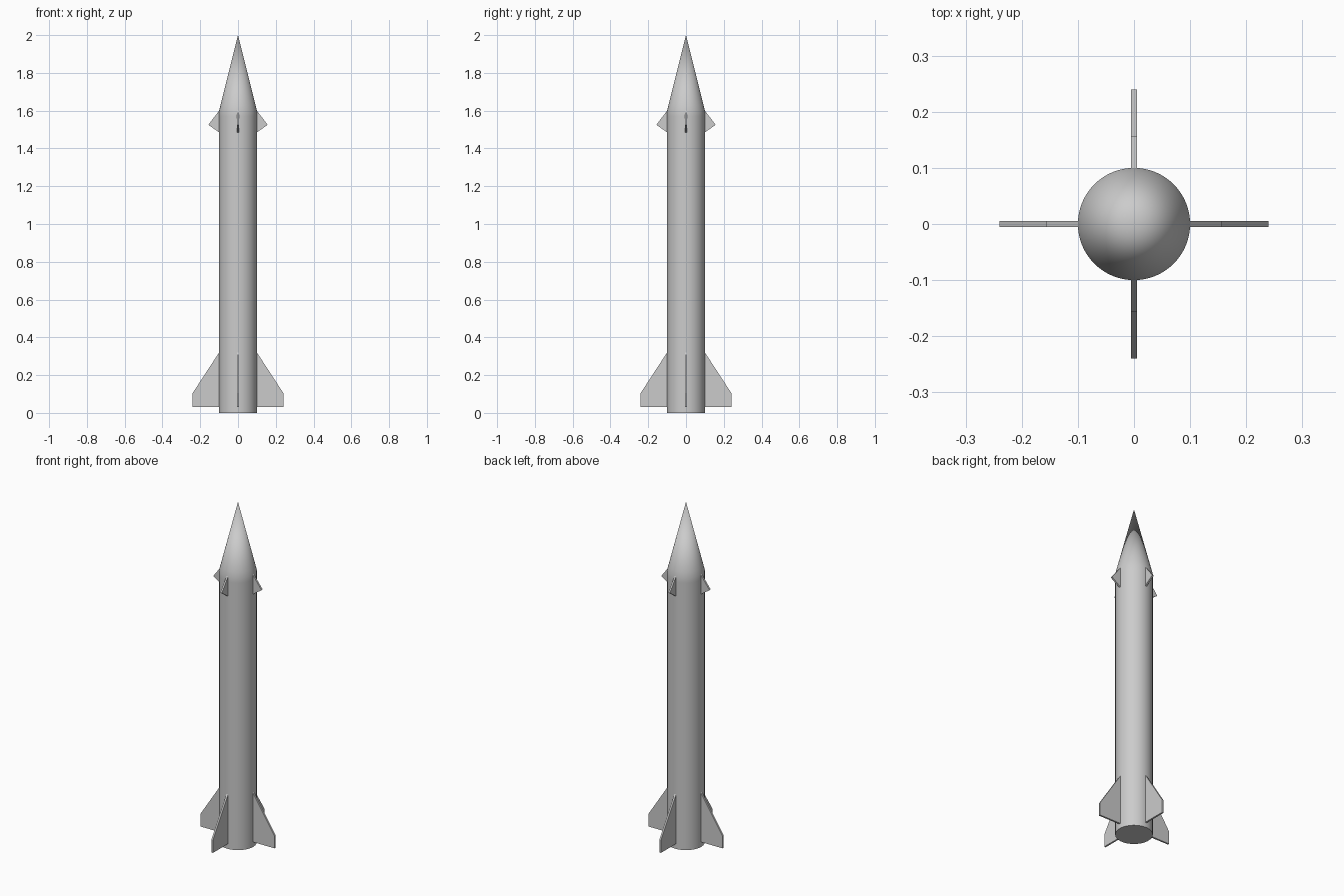
import bpy, bmesh, math
from mathutils import Matrix

cube = bpy.data.objects.get("Cube")
if cube:
    bpy.data.objects.remove(cube, do_unlink=True)

grey = bpy.data.materials.new("light_grey")
grey.use_nodes = True
colour = (0.6, 0.6, 0.6, 1)
grey.diffuse_color = colour
grey.node_tree.nodes["Principled BSDF"].inputs["Base Color"].default_value = colour


def finish(name, bm, smooth=False):
    bmesh.ops.recalc_face_normals(bm, faces=bm.faces)
    mesh = bpy.data.meshes.new(name)
    bm.to_mesh(mesh)
    bm.free()
    mesh.materials.append(grey)
    obj = bpy.data.objects.new(name, mesh)
    bpy.context.collection.objects.link(obj)
    if smooth:
        bpy.ops.object.select_all(action='DESELECT')
        bpy.context.view_layer.objects.active = obj
        obj.select_set(True)
        bpy.ops.object.shade_smooth_by_angle(angle=math.radians(30))
    return obj


def lathe(name, profile, steps=64):
    """Spin an (r, z) profile around the vertical axis."""
    bm = bmesh.new()
    verts = [bm.verts.new((r, 0, z)) for r, z in profile]
    edges = [bm.edges.new(pair) for pair in zip(verts, verts[1:])]
    bmesh.ops.spin(bm, geom=verts + edges, cent=(0, 0, 0), axis=(0, 0, 1),
                   angle=math.tau, steps=steps, use_duplicate=False)
    bmesh.ops.remove_doubles(bm, verts=bm.verts, dist=0.0001)
    return finish(name, bm, smooth=True)


def plate(name, outline, turn, thickness=0.01):
    """Extrude an (r, z) outline into a thin fin turned around the body."""
    bm = bmesh.new()
    face = bm.faces.new([bm.verts.new((r, -thickness / 2, z)) for r, z in outline])
    new = bmesh.ops.extrude_face_region(bm, geom=[face])["geom"]
    bmesh.ops.translate(bm, vec=(0, thickness, 0),
                        verts=[v for v in new if isinstance(v, bmesh.types.BMVert)])
    bmesh.ops.transform(bm, matrix=Matrix.Rotation(turn, 4, 'Z'), verts=bm.verts)
    return finish(name, bm)


# Body tube and pointed nose in one turned shape
lathe("rocket_body", [(0, 0), (0.1, 0), (0.1, 1.57), (0.1, 1.6),
                      (0.0925, 1.63), (0, 2)])

# Four tail fins and four small upper fins, roots sunk into the tube
tail_fin = [(0.09, 0.03), (0.24, 0.03), (0.24, 0.105), (0.09, 0.335)]
upper_fin = [(0.09, 1.478), (0.157, 1.525), (0.09, 1.613)]
for i, side in enumerate(("left", "back", "right", "front")):
    plate("tail_fin_" + side, tail_fin, i * math.pi / 2)
    plate("upper_fin_" + side, upper_fin, i * math.pi / 2)
